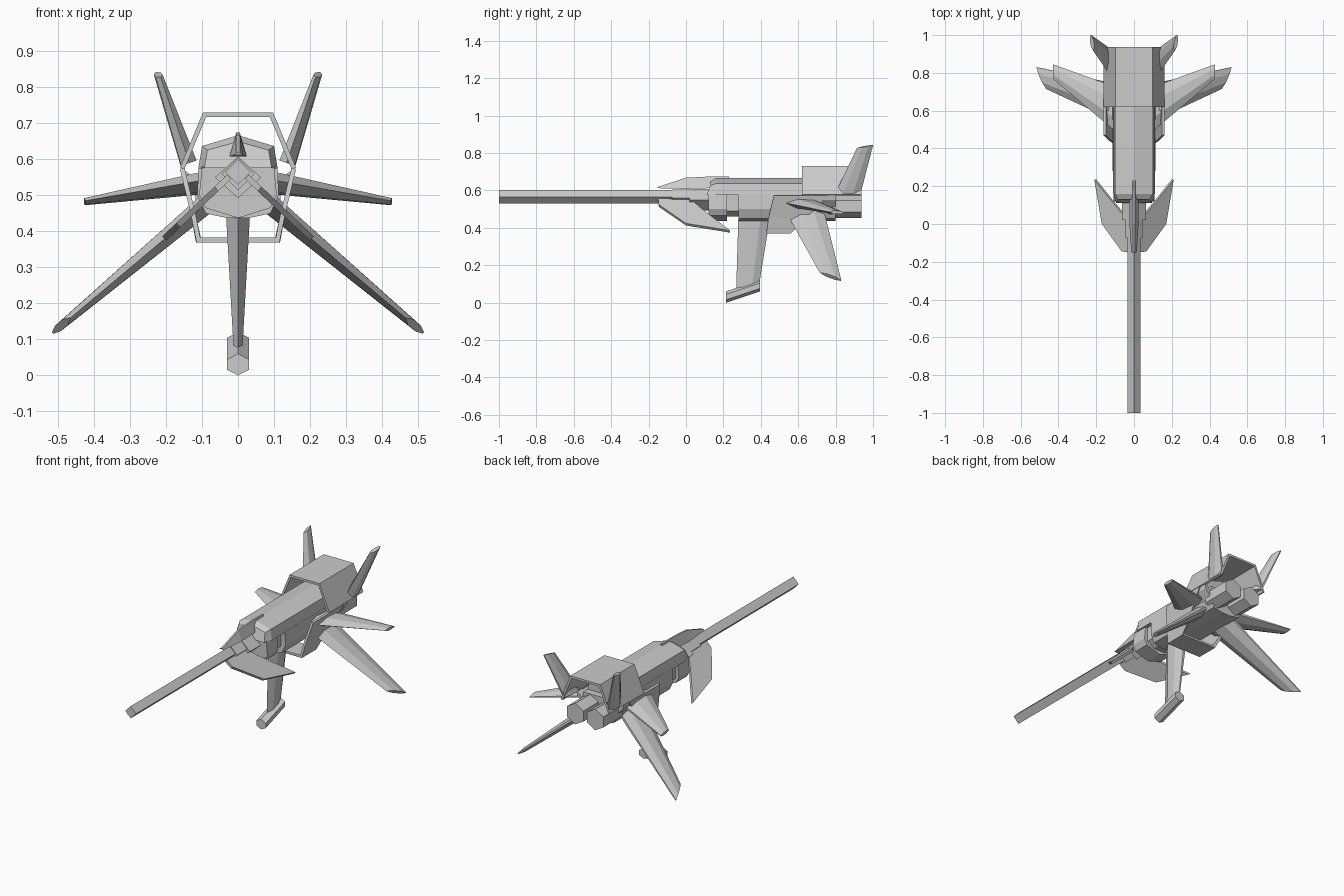
import bpy, bmesh
from math import cos, sin, pi
from mathutils import Vector

if "Cube" in bpy.data.objects:
    bpy.data.objects.remove(bpy.data.objects["Cube"])


def make(name, rings, cap=True, closed=True, mirror=False, thick=0):
    """Skin a series of equal-length point rings."""
    bm = bmesh.new()
    vs = [[bm.verts.new(p) for p in r] for r in rings]
    n = len(rings[0])
    for a, b in zip(vs, vs[1:]):
        for i in range(n if closed else n - 1):
            j = (i + 1) % n
            bm.faces.new((a[i], a[j], b[j], b[i]))
    if cap and closed:
        bm.faces.new(vs[0])
        bm.faces.new(vs[-1])
    bmesh.ops.recalc_face_normals(bm, faces=bm.faces)
    me = bpy.data.meshes.new(name)
    bm.to_mesh(me)
    bm.free()
    ob = bpy.data.objects.new(name, me)
    bpy.context.collection.objects.link(ob)
    if thick:
        m = ob.modifiers.new("thickness", 'SOLIDIFY')
        m.thickness, m.offset = thick, 0
        m.use_even_offset = True
    if mirror:
        m = ob.modifiers.new("mirror", 'MIRROR')
        m.use_clip = False
        m.merge_threshold = 0.0001
    return ob


def prism(name, prof, y0, y1, **kw):
    return make(name, [[(x, y, z) for x, z in prof] for y in (y0, y1)], **kw)


def sym(half):
    """Complete a right-hand half profile listed from top to bottom."""
    return half + [(-x, z) for x, z in reversed(half) if x > 0]


def ngon(cx, cz, rx, rz, n, start=0.0):
    return [(cx + rx * cos(start + 2 * pi * i / n), cz + rz * sin(start + 2 * pi * i / n))
            for i in range(n)]


def fin(name, root, tip, t0, t1, mirror=True):
    """Tapered fin with a six-sided section; root and tip are (leading, trailing)."""
    root, tip = [[Vector(p) for p in e] for e in (root, tip)]
    nrm = (tip[0] - root[0]).cross(root[1] - root[0]).normalized()
    rings = []
    for (a, b), t in ((root, t0), (tip, t1)):
        ring = [a]
        for f, s in ((.3, 1), (.7, 1), (1, .25), (1, -.25), (.7, -1), (.3, -1)):
            ring.append(a.lerp(b, f) + nrm * t * s / 2)
        rings.append(ring)
    return make(name, rings, mirror=mirror)


def plate(name, pts, t, mirror=False):
    """Flat plate of even thickness from a planar outline."""
    pts = [Vector(p) for p in pts]
    nrm = (pts[1] - pts[0]).cross(pts[-1] - pts[0]).normalized() * t / 2
    return make(name, [[p - nrm for p in pts], [p + nrm for p in pts]], mirror=mirror)


# Long barrel and its stepped collars
prism("barrel", ngon(0, .565, .035, .036, 4), -1, .12)
prism("barrel_collar", ngon(0, .56, .046, .046, 4), -.075, .1)
prism("barrel_mount", ngon(0, .55, .064, .058, 4), .02, .14)

# Fuselage: upper hull, chin, recessed core, lower hull
upper = sym([(0, .667), (.1, .637), (.11, .575)])
nose = [(x * .85, .13 if z > .6 else .11, .58 + (z - .58) * .8) for x, z in upper]
make("upper_hull", [nose, [(x, .16, z) for x, z in upper], [(x, .76, z) for x, z in upper]])
chin = sym([(0, .58), (.1, .58), (.108, .5), (.09, .465), (0, .437)])
prism("chin_block", chin, .12, .22)
prism("hull_core", sym([(.085, .58), (.085, .49), (.04, .46)]), .2, .3)
prism("lower_hull", sym([(.11, .58), (.113, .5), (.09, .45), (.03, .437)]), .28, .8)

# Rear canopy over the hull
prism("rear_canopy", [(-.155, .575), (-.093, .724), (.093, .724), (.155, .575)],
      .62, .938, closed=False, thick=.013)

# Belly shell, raked at its rear edge
shell = [(.155, .575, .47, .76), (.125, .45, .44, .64), (.11, .376, .43, .56)]
shell += [(-x, z, a, b) for x, z, a, b in reversed(shell)]
make("belly_shell", [[(x, a, z) for x, z, a, b in shell], [(x, b, z) for x, z, a, b in shell]],
     closed=False, thick=.013)
prism("shell_bracket", [(.1, .53), (.155, .575), (.15, .55), (.1, .49)], .6, .8, mirror=True)

# Twin engines
prism("engine", ngon(.065, .515, .062, .062, 6, pi / 6), .76, .938, mirror=True)

# Nose guards: two lower cheeks and one top blade
def cheek(x, y):
    return (x, y, .575 - .95 * x)
plate("cheek_guard", [cheek(.025, -.15), cheek(.06, -.145), cheek(.165, 0), cheek(.205, .235),
                      cheek(.12, .13), cheek(.07, .07), cheek(.03, .03)], .016, True)
blade = [(-.152, .612, .618), (0, .608, .668), (.12, .612, .674), (.23, .662, .674)]
make("top_guard", [[(-.024 * w, y, b), (.024 * w, y, b), (.005, y, t), (-.005, y, t)]
                   for (y, b, t), w in zip(blade, (.6, 1, 1, .3))])

# Wings and tail fins
fin("lower_wing", ((.09, .54, .475), (.09, .74, .475)),
    ((.465, .715, .16), (.515, .83, .118)), .055, .022)
fin("middle_wing", ((.11, .5, .54), (.11, .73, .525)),
    ((.425, .765, .485), (.428, .845, .48)), .055, .018)
fin("tail_fin", ((.135, .8, .59), (.14, .935, .59)),
    ((.215, .915, .828), (.228, 1, .842)), .045, .02)

# Belly strut with its angled hexagonal foot
fin("belly_strut", ((0, .28, .46), (0, .45, .46)), ((0, .268, .06), (0, .39, .09)), .068, .024, False)
foot = [(0, .03), (.031, .014), (.031, -.014), (0, -.03), (-.031, -.014), (-.031, .014)]
make("strut_foot", [[(x, y, zc + z) for x, z in foot] for y, zc in ((.215, .03), (.395, .09))])
